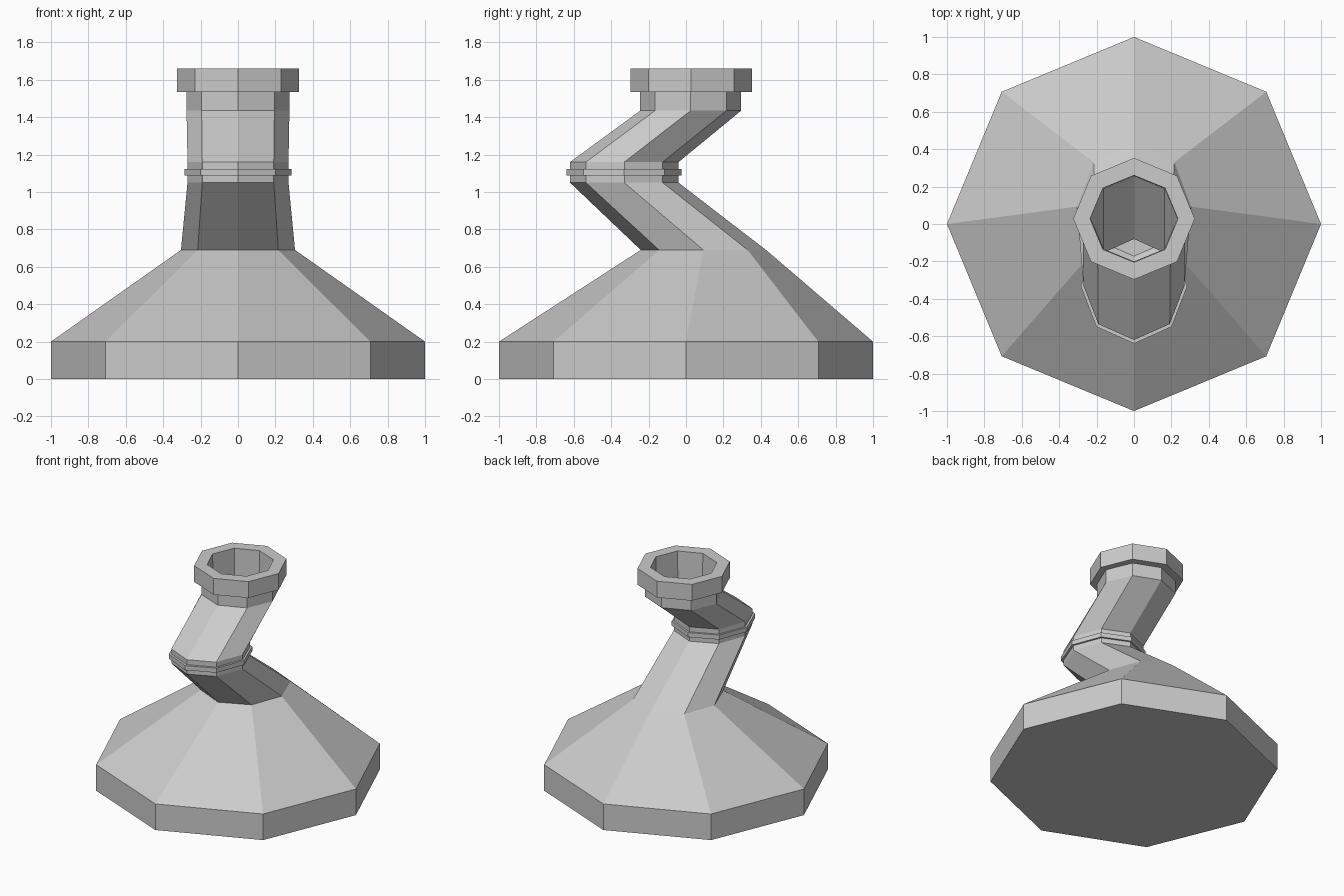
import bpy, bmesh
from math import cos, sin, pi

if "Cube" in bpy.data.objects:
    bpy.data.objects.remove(bpy.data.objects["Cube"])

SIDES = 8


def loft(name, rings):
    """Skin eight-sided rings given as (z, centre_y, radius_x, radius_y), capped at both ends."""
    bm = bmesh.new()
    loops = []
    for z, cy, rx, ry in rings:
        loops.append([bm.verts.new((rx * cos(2 * pi * k / SIDES),
                                    cy + ry * sin(2 * pi * k / SIDES), z))
                      for k in range(SIDES)])
    for a, b in zip(loops, loops[1:]):
        for k in range(SIDES):
            n = (k + 1) % SIDES
            bm.faces.new((a[k], a[n], b[n], b[k]))
    bm.faces.new(loops[0][::-1])
    bm.faces.new(loops[-1])
    bmesh.ops.recalc_face_normals(bm, faces=bm.faces)
    mesh = bpy.data.meshes.new(name)
    bm.to_mesh(mesh)
    bm.free()
    obj = bpy.data.objects.new(name, mesh)
    bpy.context.collection.objects.link(obj)
    return obj


# flared base
base = [(0, 0, 1, 1), (0.2, 0, 1, 1), (0.69, 0.093, 0.305, 0.335)]

# bent pipe with a raised collar at the elbow
elbow = [(1.05, -0.33, 0.27, 0.29), (1.087, -0.33, 0.27, 0.29),
         (1.087, -0.332, 0.285, 0.307), (1.122, -0.332, 0.285, 0.307),
         (1.122, -0.33, 0.27, 0.29), (1.16, -0.33, 0.27, 0.29)]

# upright mouth and wide rim
mouth = [(1.435, 0.025, 0.275, 0.27), (1.535, 0.025, 0.275, 0.27),
         (1.535, 0.028, 0.325, 0.325), (1.66, 0.028, 0.325, 0.325)]

# hollow bore following the bends back down to a floor
bore = [(1.66, 0.028, 0.235, 0.232), (1.435, 0.028, 0.23, 0.228),
        (1.16, -0.33, 0.23, 0.25), (1.05, -0.33, 0.23, 0.25),
        (0.69, 0.093, 0.25, 0.265)]

loft("bent_chimney_pipe", base + elbow + mouth + bore)
